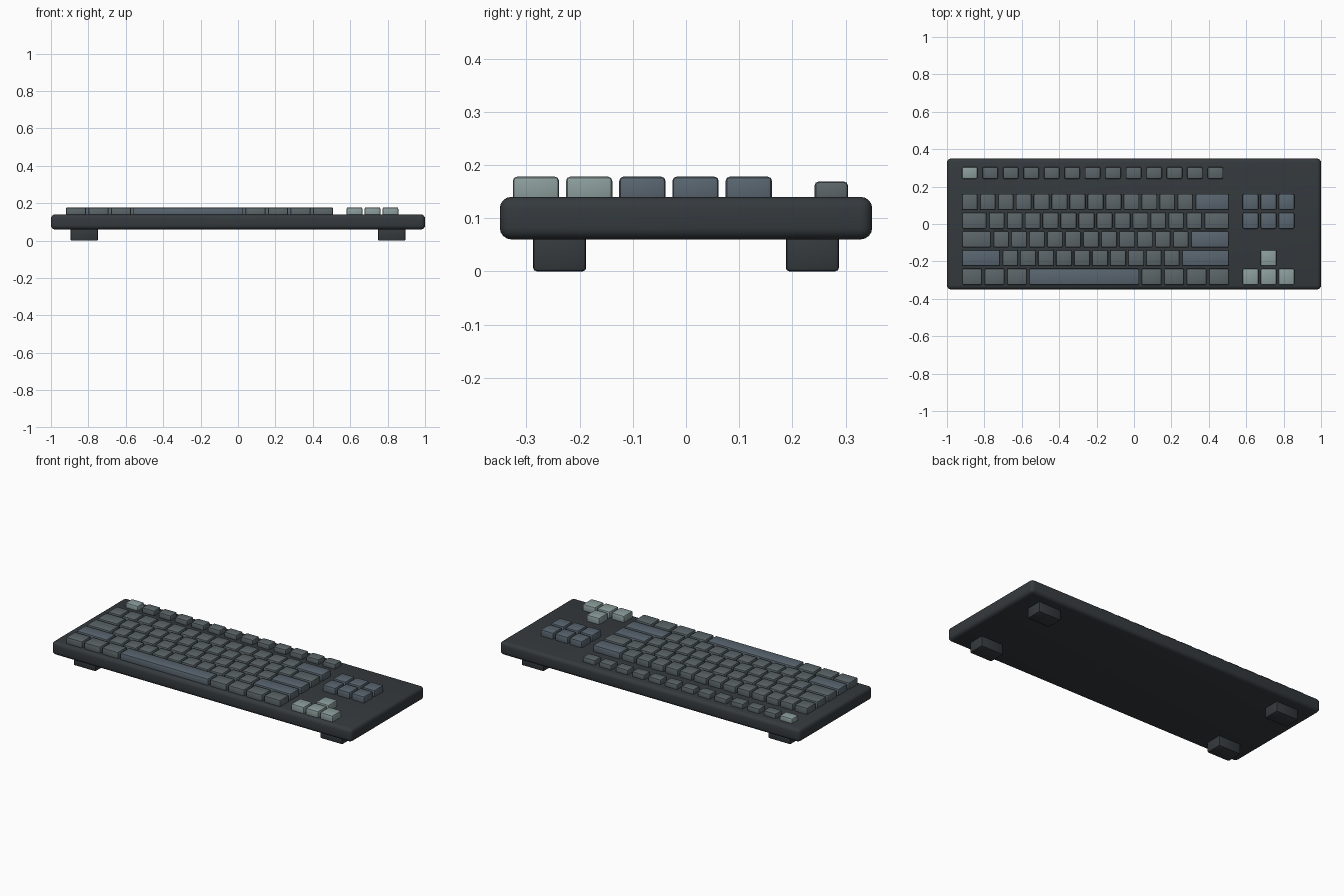
import bpy, bmesh

if "Cube" in bpy.data.objects:
    bpy.data.objects.remove(bpy.data.objects["Cube"])


def material(name, rgb):
    m = bpy.data.materials.new(name)
    m.diffuse_color = (*rgb, 1)
    m.use_nodes = True
    m.node_tree.nodes["Principled BSDF"].inputs["Base Color"].default_value = m.diffuse_color
    return m


CASE = material("charcoal", (0.035, 0.042, 0.048))
KEY = material("slate", (0.105, 0.13, 0.14))
MOD = material("blue_slate", (0.10, 0.13, 0.16))
ACCENT = material("pale_sage", (0.26, 0.34, 0.33))


def rounded_box(name, x, y, z, mat, bevel, segments):
    """Bevelled box spanning the (min, max) ranges x, y and z."""
    bm = bmesh.new()
    bmesh.ops.create_cube(bm, size=1)
    for v in bm.verts:
        for i, (lo, hi) in enumerate((x, y, z)):
            v.co[i] = hi if v.co[i] > 0 else lo
    mesh = bpy.data.meshes.new(name)
    bmesh.ops.bevel(bm, geom=bm.edges[:], offset=bevel, segments=segments,
                    profile=0.5, affect='EDGES')
    bm.to_mesh(mesh)
    bm.free()
    mesh.materials.append(mat)
    ob = bpy.data.objects.new(name, mesh)
    bpy.context.collection.objects.link(ob)
    bpy.context.view_layer.objects.active = ob
    ob.select_set(True)
    bpy.ops.object.shade_smooth_by_angle()
    ob.select_set(False)
    return ob


def key(name, x0, width, yc, mat, depth=0.087, top=0.178):
    rounded_box(name, (x0, x0 + width), (yc - depth / 2, yc + depth / 2),
                (0.128, top), mat, 0.008, 2)


# Case and four feet
rounded_box("case", (-1, 1), (-0.35, 0.35), (0.06, 0.14), CASE, 0.022, 4)
for sx in (-1, 1):
    for sy in (-1, 1):
        cx, cy = sx * 0.822, sy * 0.2375
        rounded_box("foot", (cx - 0.074, cx + 0.074), (cy - 0.05, cy + 0.05),
                    (0, 0.068), CASE, 0.007, 2)

# Main block: each row is 15 units wide
U, GAP, LEFT = 0.096, 0.012, -0.92
ROW_Y = [0.118, 0.018, -0.082, -0.182, -0.282]
ROWS = [
    [1] * 13 + [2],
    [1.5] + [1] * 12 + [1.5],
    [1.75] + [1] * 11 + [2.25],
    [2.25] + [1] * 10 + [2.75],
    [1.25] * 3 + [6.25] + [1.25] * 4,
]
for y, row in zip(ROW_Y, ROWS):
    x = LEFT
    for w in row:
        name = "space_bar" if w > 6 else "wide_key" if w >= 2 else "key"
        key(name, x, w * U - GAP, y, MOD if w >= 2 else KEY)
        x += w * U

# Low function row, with a pale first key
for i in range(13):
    key("function_key", LEFT + i * 0.1095, 0.083, 0.273,
        KEY if i else ACCENT, depth=0.063, top=0.169)

# Navigation keys and pale arrow cluster
for col in range(3):
    x = 0.581 + col * U
    for y in ROW_Y[:2]:
        key("navigation_key", x, 0.084, y, MOD)
    key("arrow_key", x, 0.084, ROW_Y[4], ACCENT)
key("arrow_key_up", 0.581 + U, 0.084, ROW_Y[3], ACCENT)
